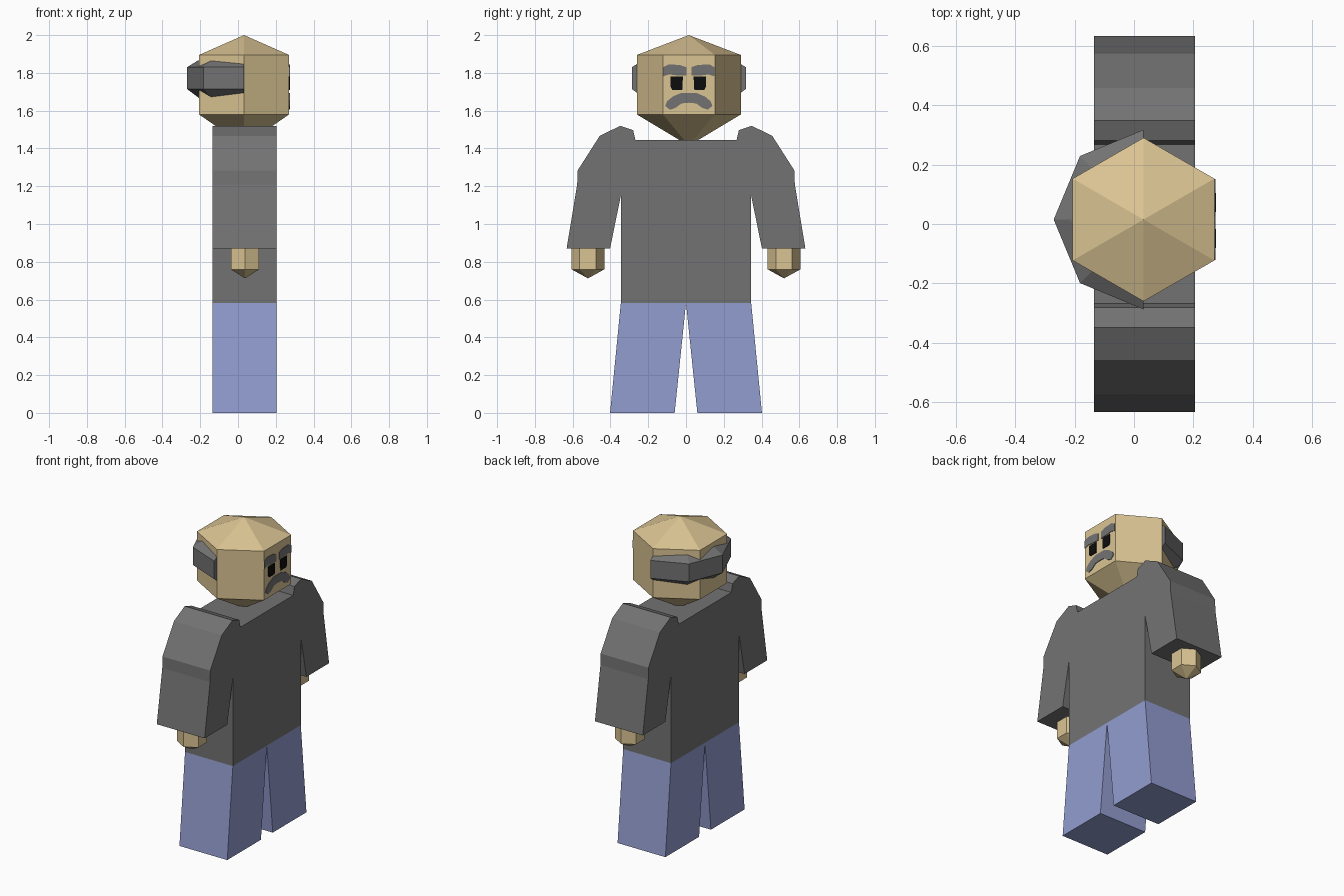
import bpy, bmesh, math

if "Cube" in bpy.data.objects:
    bpy.data.objects.remove(bpy.data.objects["Cube"])

CX, CY = 0.032, 0.015          # head centre
X0, X1 = -0.135, 0.205         # body depth


def material(name, rgb):
    m = bpy.data.materials.new(name)
    m.diffuse_color = (*rgb, 1)
    m.use_nodes = True
    m.node_tree.nodes["Principled BSDF"].inputs["Base Color"].default_value = m.diffuse_color
    return m


SKIN = material("skin tan", (0.70, 0.55, 0.29))
GREY = material("cloth and hair grey", (0.171, 0.171, 0.171))
BLUE = material("trouser blue", (0.29, 0.337, 0.63))
BLACK = material("eye black", (0.004, 0.004, 0.004))


def finish(name, bm, mat):
    bmesh.ops.recalc_face_normals(bm, faces=bm.faces[:])
    me = bpy.data.meshes.new(name)
    bm.to_mesh(me)
    bm.free()
    me.materials.append(mat)
    ob = bpy.data.objects.new(name, me)
    bpy.context.collection.objects.link(ob)
    return ob


def extrude_x(name, pts, x0, x1, mat):
    """Prism from a (y, z) outline, running from x0 to x1."""
    bm = bmesh.new()
    face = bm.faces.new([bm.verts.new((x0, y, z)) for y, z in pts])
    new = bmesh.ops.extrude_face_region(bm, geom=[face])["geom"]
    verts = [v for v in new if isinstance(v, bmesh.types.BMVert)]
    bmesh.ops.translate(bm, verts=verts, vec=(x1 - x0, 0, 0))
    return finish(name, bm, mat)


def hex_gem(name, cx, cy, r, bottom, low, high, top, mat):
    """Six-sided prism with a point below and a point (or flat cap) above."""
    bm = bmesh.new()
    rings = [[bm.verts.new((cx + r * math.sin(i * math.pi / 3),
                            cy + r * math.cos(i * math.pi / 3), z))
              for i in range(6)] for z in (low, high)]
    tip = bm.verts.new((cx, cy, bottom))
    peak = bm.verts.new((cx, cy, top))
    for i in range(6):
        j = (i + 1) % 6
        bm.faces.new((rings[0][i], rings[0][j], rings[1][j], rings[1][i]))
        bm.faces.new((rings[0][j], rings[0][i], tip))
        bm.faces.new((rings[1][i], rings[1][j], peak))
    return finish(name, bm, mat)


# Head
hex_gem("head", CX, CY, 0.275, 1.415, 1.58, 1.895, 2.0, SKIN)

# Hair band: half an octagonal ring around the back of the head
bm = bmesh.new()
profile = [(0.20, 1.865), (0.245, 1.865), (0.302, 1.83), (0.302, 1.715), (0.21, 1.645)]
sections = []
for i in range(5):
    a = math.pi / 2 + i * math.pi / 4
    sections.append([bm.verts.new((CX + r * math.cos(a), CY + r * math.sin(a), z))
                     for r, z in profile])
n = len(profile)
for s, t in zip(sections, sections[1:]):
    for k in range(n):
        m = (k + 1) % n
        bm.faces.new((s[k], s[m], t[m], t[k]))
bm.faces.new(sections[0])
bm.faces.new(sections[-1])
finish("hair_band", bm, GREY)

# Face plates
FX0, FX1 = 0.268, 0.274
brow = [(0.015, 1.785), (0.07, 1.787), (0.105, 1.792), (0.138, 1.782), (0.138, 1.83),
        (0.11, 1.845), (0.05, 1.842), (0.015, 1.83)]
brow = [(y, z) for y, z in brow]
eye = [(0.032, 1.71), (0.085, 1.71), (0.093, 1.725), (0.093, 1.78), (0.028, 1.78)]
half = [(0, 1.642), (0.04, 1.638), (0.07, 1.615), (0.10, 1.605), (0.125, 1.625),
        (0.115, 1.65), (0.085, 1.675), (0.04, 1.694), (0, 1.694)]
for side, s in (("left", 1), ("right", -1)):
    extrude_x(side + "_eyebrow", [(CY + s * (y - 0.002), z) for y, z in brow], FX0, FX1, GREY)
    extrude_x(side + "_eye", [(CY - 0.003 + s * y, z) for y, z in eye], FX0, FX1 + 0.001, BLACK)
moustache = half + [(-y, z) for y, z in half[-2:0:-1]]
extrude_x("moustache", [(CY + y, z) for y, z in moustache], FX0, FX1, GREY)

# Torso
extrude_x("torso", [(-0.345, 0.582), (0.345, 0.582), (0.345, 1.445), (-0.345, 1.445)],
          X0, X1, GREY)

# Sleeves, legs and hands on both sides
sleeve = [(0.268, 1.445), (0.28, 1.497), (0.348, 1.52), (0.457, 1.466), (0.574, 1.283),
          (0.576, 1.21), (0.632, 0.87), (0.402, 0.87), (0.345, 1.15), (0.345, 1.445)]
leg = [(0, 0.582), (0.345, 0.582), (0.402, 0), (0.06, 0)]
for side, s in (("left", 1), ("right", -1)):
    extrude_x(side + "_sleeve", [(s * y, z) for y, z in sleeve], X0, X1, GREY)
    extrude_x(side + "_leg", [(s * y, z) for y, z in leg], X0, X1, BLUE)
    hex_gem(side + "_hand", 0.037, s * 0.519, 0.087, 0.712, 0.76, 0.88, 0.9, SKIN)
